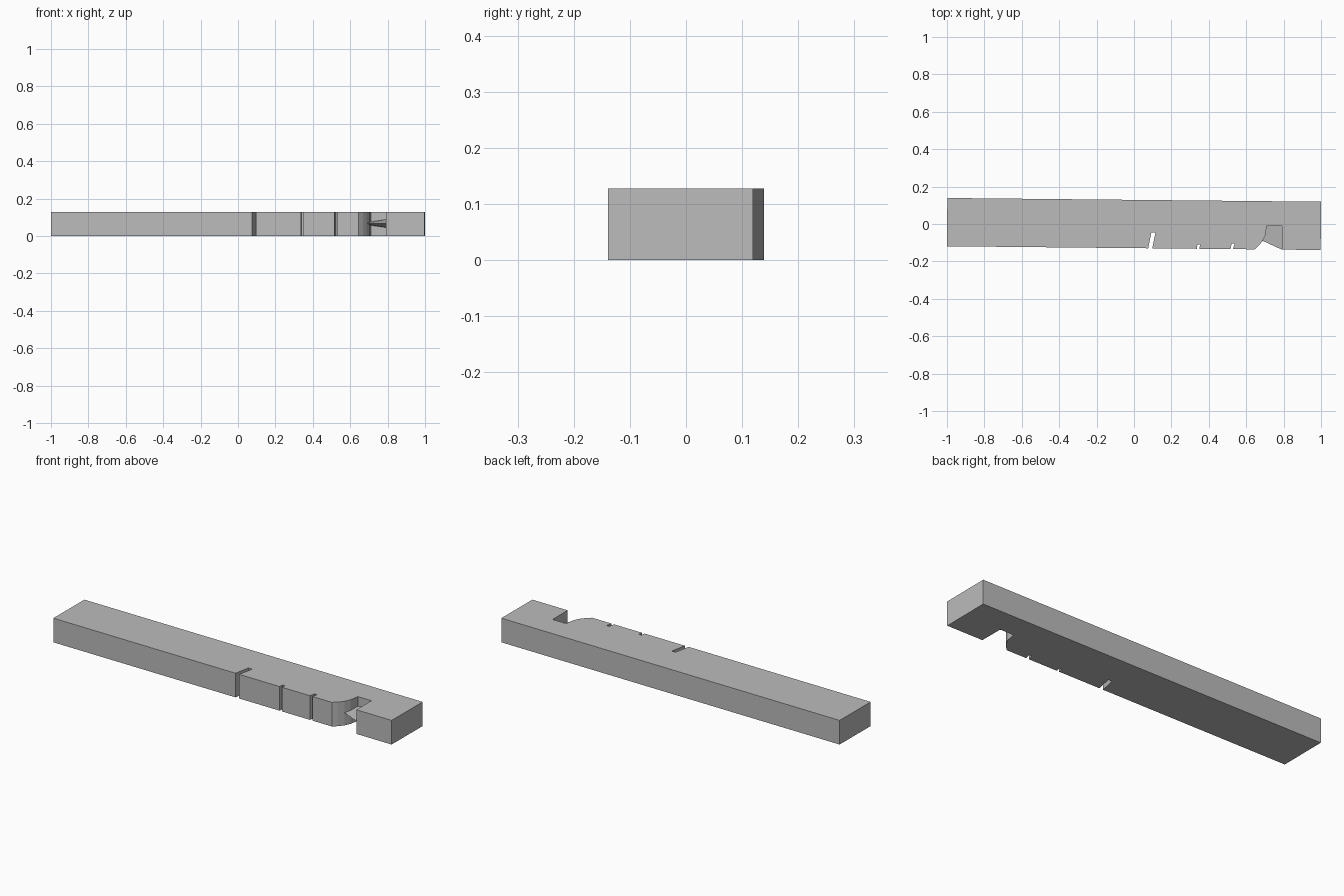
import bpy
import bmesh

cube = bpy.data.objects.get("Cube")
if cube:
    bpy.data.objects.remove(cube, do_unlink=True)

THICK = 0.128

grey = bpy.data.materials.new("plain_grey")
colour = (0.5, 0.5, 0.5, 1)
grey.diffuse_color = colour
grey.use_nodes = True
grey.node_tree.nodes["Principled BSDF"].inputs["Base Color"].default_value = colour


def finish(name, bm):
    bmesh.ops.recalc_face_normals(bm, faces=bm.faces)
    mesh = bpy.data.meshes.new(name)
    bm.to_mesh(mesh)
    bm.free()
    mesh.materials.append(grey)
    obj = bpy.data.objects.new(name, mesh)
    bpy.context.collection.objects.link(obj)
    return obj


def front_y(x):
    # the long front edge runs slightly askew
    return -0.129 - 0.01 * x


def slot(x0, x1, depth, lean):
    # narrow slot cut back from the front edge
    top = front_y(x0) + depth
    return [(x0, front_y(x0)), (x0 + lean, top),
            (x1 + lean, top), (x1, front_y(x1))]


# Bar outline with three slots and one wide curved notch
hook = [(0.645, front_y(0.645)), (0.668, -0.115), (0.688, -0.09),
        (0.702, -0.06), (0.71, -0.01)]
outline = [(-1, front_y(-1))]
outline += slot(0.076, 0.098, 0.085, 0.017)
outline += slot(0.336, 0.35, 0.023, 0.003)
outline += slot(0.515, 0.53, 0.031, 0.008)
outline += hook
outline += [(0.79, -0.01), (0.79, front_y(0.79)),
            (0.998, front_y(1)), (1, 0.119), (-0.998, 0.139)]

bm = bmesh.new()
face = bm.faces.new([bm.verts.new((x, y, 0)) for x, y in outline])
made = bmesh.ops.extrude_face_region(bm, geom=[face])
bmesh.ops.translate(bm, vec=(0, 0, THICK),
                    verts=[v for v in made["geom"] if isinstance(v, bmesh.types.BMVert)])
finish("notched_bar", bm)

# Thin blade inside the wide notch, sharp at the front and thicker to the right
bm = bmesh.new()
mid = 0.067
tip_left = bm.verts.new((0.688, -0.09, mid))
tip_right = bm.verts.new((0.79, front_y(0.79), mid))
sides = []
for sign in (1, -1):
    left = bm.verts.new((0.71, -0.01, mid + sign * 0.01))
    right = bm.verts.new((0.79, -0.01, mid + sign * 0.021))
    bm.faces.new((tip_left, tip_right, right, left))
    sides.append((left, right))
(lt, rt), (lb, rb) = sides
bm.faces.new((lt, rt, rb, lb))
bm.faces.new((tip_left, lt, lb))
bm.faces.new((tip_right, rt, rb))
finish("notch_blade", bm)
